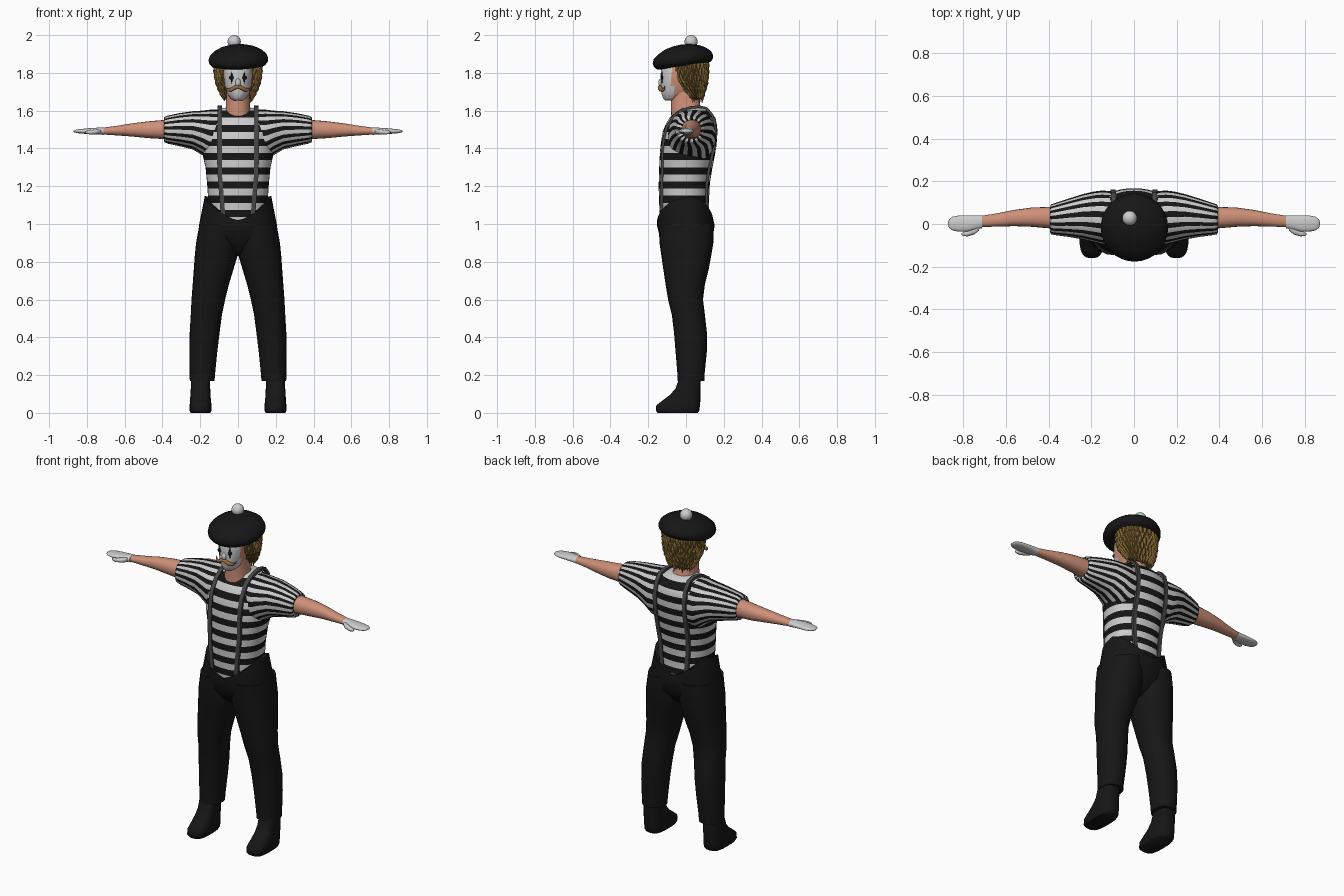
import bpy, bmesh, math, random
from mathutils import Vector

if "Cube" in bpy.data.objects:
    bpy.data.objects.remove(bpy.data.objects["Cube"])

random.seed(4)


def mat(name, r, g, b):
    m = bpy.data.materials.new(name)
    m.diffuse_color = (r, g, b, 1)
    m.use_nodes = True
    m.node_tree.nodes["Principled BSDF"].inputs["Base Color"].default_value = m.diffuse_color
    return m


BLACK = mat("black_cloth", .008, .008, .008)
WHITE = mat("white_cloth", .75, .75, .75)
SKIN = mat("skin", .62, .28, .19)
HAIR = mat("hair_brown", .2, .12, .03)
TACHE = mat("moustache_brown", .32, .14, .05)
GREY = mat("strap_grey", .06, .06, .06)


def ring(axis, pos, a0, a1, b0, b1, n=28, p=2.2):
    """Superellipse section across an axis: z uses (x, y), x uses (y, z)."""
    pts = []
    for k in range(n):
        t = 2 * math.pi * k / n
        c, s = math.cos(t), math.sin(t)
        a = (a0 + a1) / 2 + (a1 - a0) / 2 * math.copysign(abs(c) ** (2 / p), c)
        b = (b0 + b1) / 2 + (b1 - b0) / 2 * math.copysign(abs(s) ** (2 / p), s)
        pts.append(Vector((a, b, pos) if axis == "z" else (pos, a, b)))
    return pts


def finish(name, bm, mats, mirror=False, angle=60):
    bmesh.ops.recalc_face_normals(bm, faces=bm.faces)
    me = bpy.data.meshes.new(name)
    bm.to_mesh(me)
    bm.free()
    for m in mats:
        me.materials.append(m)
    ob = bpy.data.objects.new(name, me)
    bpy.context.collection.objects.link(ob)
    bpy.ops.object.select_all(action='DESELECT')
    ob.select_set(True)
    bpy.context.view_layer.objects.active = ob
    if angle:
        bpy.ops.object.shade_smooth_by_angle(angle=math.radians(angle))
    if mirror:
        ob.modifiers.new("mirror", 'MIRROR').use_mirror_merge = False
    return ob


def loft(name, rings, mats, pick=None, mirror=False, caps=(True, True), angle=60):
    bm = bmesh.new()
    vs = [[bm.verts.new(p) for p in r] for r in rings]
    n = len(vs[0])
    for i in range(len(vs) - 1):
        for j in range(n):
            k = (j + 1) % n
            f = bm.faces.new((vs[i][j], vs[i][k], vs[i + 1][k], vs[i + 1][j]))
            if pick:
                f.material_index = pick(i, j, f.calc_center_median())
    for on, r in zip(caps, (vs[0], vs[-1])):
        if on:
            bm.faces.new(r)
    return finish(name, bm, mats, mirror, angle)


def sample(prof, z):
    """Interpolate (z, half width, front y, back y) rows."""
    z = min(max(z, prof[0][0]), prof[-1][0])
    for a, b in zip(prof, prof[1:]):
        if z <= b[0]:
            t = (z - a[0]) / (b[0] - a[0])
            return [u + (v - u) * t for u, v in zip(a[1:], b[1:])]


def zring(z, w, f, b, n=28, p=2.2):
    return ring("z", z, -w, w, f, b, n, p)


# Striped shirt body
TORSO = [(.98, .15, -.135, .125), (1.1, .157, -.142, .122), (1.2, .162, -.145, .124),
         (1.3, .172, -.142, .14), (1.4, .195, -.137, .16), (1.5, .195, -.122, .168),
         (1.56, .165, -.09, .158), (1.6, .115, -.05, .125), (1.62, .075, -.03, .1)]
zs = [1.0 + .0375 * k for k in range(17)] + [1.615]
loft("shirt_body", [zring(z, *sample(TORSO, z), n=40) for z in zs], [WHITE, BLACK],
     lambda i, j, c: i % 2)

# Sleeves with lengthwise stripes
SLEEVE = [(.06, -.09, .15, 1.32, 1.605), (.15, -.095, .157, 1.33, 1.605), (.19, -.085, .152, 1.365, 1.6),
          (.24, -.072, .14, 1.395, 1.597), (.31, -.06, .118, 1.412, 1.587), (.37, -.052, .098, 1.425, 1.574),
          (.388, -.048, .092, 1.432, 1.567), (.393, -.038, .084, 1.442, 1.558), (.385, -.02, .07, 1.455, 1.545)]
loft("sleeves", [ring("x", *r, n=32) for r in SLEEVE], [WHITE, BLACK],
     lambda i, j, c: j % 2, mirror=True)

# Arms, gloves and thumbs
ARM = [(.3, -.03, .09, 1.445, 1.555), (.4, -.02, .08, 1.45, 1.55), (.48, -.013, .077, 1.455, 1.543),
       (.56, -.01, .066, 1.463, 1.533), (.64, -.012, .05, 1.469, 1.52), (.73, -.015, .036, 1.475, 1.508)]
loft("arms", [ring("x", *r, n=20) for r in ARM], [SKIN], mirror=True)
GLOVE = [(.712, -.02, .04, 1.472, 1.511), (.74, -.026, .04, 1.474, 1.51), (.78, -.036, .04, 1.476, 1.508),
         (.82, -.036, .04, 1.478, 1.504), (.85, -.03, .034, 1.481, 1.501), (.866, -.018, .022, 1.485, 1.497),
         (.87, -.008, .012, 1.488, 1.494)]
loft("gloves", [ring("x", *r, n=20) for r in GLOVE], [WHITE], mirror=True)
THUMB = [(.725, -.03, .0, 1.477, 1.503), (.75, -.05, -.015, 1.475, 1.501),
         (.78, -.058, -.032, 1.474, 1.497), (.8, -.056, -.038, 1.477, 1.494), (.807, -.051, -.043, 1.481, 1.49)]
loft("thumbs", [ring("x", *r, n=12) for r in THUMB], [WHITE], mirror=True)

# Trousers: hips with a dipped waistline, then legs
def waist(w, f, b, dz=0):
    r = zring(0, w, f, b, 40)
    for v in r:
        v.z = (1.02 if v.y < 0 else 1.035) + .115 * min(abs(v.x) / w, 1) ** 1.5 + dz
    return r


HIPS = [(.83, .05, -.05, .05), (.86, .12, -.09, .09), (.92, .205, -.135, .135), (.99, .207, -.153, .152)]
loft("trouser_hips", [zring(*r, n=40) for r in HIPS] + [waist(.178, -.153, .142), waist(.15, -.13, .12, -.005)],
     [BLACK], caps=(True, False))
LEG = [(.17, .124, .255, -.045, .098), (.2, .122, .257, -.045, .098), (.32, .11, .257, -.055, .11),
       (.42, .098, .256, -.063, .111), (.52, .085, .25, -.075, .1), (.6, .068, .246, -.095, .09),
       (.68, .048, .24, -.108, .1), (.76, .024, .234, -.12, .12), (.83, .003, .229, -.13, .133),
       (.9, -.005, .222, -.14, .145), (1.0, .0, .204, -.145, .148)]
loft("trouser_legs", [ring("z", *r) for r in LEG], [BLACK], mirror=True)

# Shoes
SHOE = [(0, .147, .25, -.15, .062), (.012, .14, .256, -.16, .07), (.04, .14, .256, -.157, .074),
        (.065, .143, .254, -.125, .076), (.095, .146, .252, -.085, .076), (.13, .147, .25, -.055, .076),
        (.2, .147, .25, -.03, .08)]
loft("shoes", [ring("z", *r, n=24, p=3) for r in SHOE], [BLACK], mirror=True)

# Suspenders wrapping front, shoulder and back
def strap_point(z, side):
    w, f, b = sample(TORSO, z)
    x = .078 + .02 * min((z - 1.03) / .25, 1)
    k = max(1 - (x / w) ** 2.2, 0) ** (1 / 2.2)
    return Vector((x, (f + b) / 2 + side * ((b - f) / 2 * k + .004), z))


heights = [1.03 + .06 * k for k in range(9)]
path = [strap_point(z, -1) for z in heights]
path += [Vector((.096, y, z)) for y, z in
         ((-.065, 1.572), (-.02, 1.603), (.025, 1.617), (.07, 1.621), (.108, 1.613), (.14, 1.575))]
path += [strap_point(z, 1) for z in reversed(heights)]
rings = []
for i, p in enumerate(path):
    t = path[min(i + 1, len(path) - 1)] - path[max(i - 1, 0)]
    nrm = Vector((0, -t.z, t.y)).normalized() * .007
    wx = Vector((.012, 0, 0))
    rings.append([p - wx - nrm, p + wx - nrm, p + wx + nrm, p - wx + nrm])
loft("suspenders", rings, [GREY], mirror=True, angle=40)

# Neck and painted head
NECK = [(1.52, .08, -.08, .11), (1.575, .073, -.078, .1), (1.62, .064, -.08, .075), (1.7, .062, -.08, .07)]
loft("neck", [zring(*r) for r in NECK], [SKIN])
HEAD = [(1.655, .026, -.112, -.03), (1.665, .042, -.122, .02), (1.69, .058, -.13, .05), (1.73, .071, -.133, .06),
        (1.78, .078, -.135, .08), (1.84, .078, -.13, .09), (1.89, .05, -.09, .06)]
loft("head", [zring(*r) for r in HEAD], [SKIN, WHITE], lambda i, j, c: int(c.y < -.07))


def ball(name, loc, scale, m, mirror=False):
    bm = bmesh.new()
    bmesh.ops.create_uvsphere(bm, u_segments=20, v_segments=12, radius=1)
    for v in bm.verts:
        v.co = Vector([l + c * s for l, c, s in zip(loc, v.co, scale)])
    return finish(name, bm, [m], mirror)


ball("nose", (0, -.132, 1.748), (.014, .014, .022), WHITE)
ball("eyes", (.033, -.126, 1.775), (.014, .007, .012), BLACK, True)
ball("eye_marks", (.033, -.123, 1.775), (.004, .008, .034), BLACK, True)

# Handlebar moustache
TIPS = [(-.002, 1.727, .008, -.139), (.018, 1.722, .012, -.138), (.036, 1.711, .011, -.132),
        (.052, 1.709, .008, -.123), (.063, 1.718, .005, -.116), (.067, 1.728, .002, -.113)]
loft("moustache", [ring("x", x, y - r, y + r, z - r, z + r, 12) for x, z, r, y in TIPS], [TACHE], mirror=True)

# Hair: core plus overlapping pointed locks
CORE = [(1.66, .062, .03, .075), (1.69, .088, 0, .09), (1.74, .107, -.045, .104),
        (1.8, .118, -.066, .11), (1.87, .118, -.07, .112)]
loft("hair_core", [zring(*r) for r in CORE], [HAIR])


def hair_at(deg, z, off):
    w, f, b = sample(CORE, z)
    a = math.radians(deg)
    return (math.cos(a) * (w + off), (f + b) / 2 + math.sin(a) * ((b - f) / 2 + off), z)


bm = bmesh.new()
for row in range(6):
    top = 1.875 - .032 * row
    for k in range(22):
        a = -50 + k * 280 / 21 + (6.5 if row % 2 else 0)
        j, d = random.uniform(-6, 6), random.uniform(-.008, .012)
        spec = ((a, top, .001), (a - 9, top - .03, .002), (a + 9, top - .03, .002),
                (a, top - .032, .015), (a + j, top - .07 + d, .01))
        t, l, r, m, e = [bm.verts.new(hair_at(*s)) for s in spec]
        for f in ((t, l, m), (t, m, r), (l, e, m), (m, e, r), (t, r, e, l)):
            bm.faces.new(f)
finish("hair_locks", bm, [HAIR], angle=None)

# Beret and pompom
BERET = [(-.03, .09), (-.042, .118), (-.036, .143), (-.02, .156), (-.002, .158), (.02, .15),
         (.042, .125), (.06, .09), (.071, .045), (.074, .01)]
beret = loft("beret", [zring(z, r, -r - (.006 if r > .14 else 0), r, 32, 2) for z, r in BERET], [BLACK])
beret.location = (.002, -.014, 1.876)
beret.rotation_euler = (math.radians(8), math.radians(-2), 0)
ball("pompom", (-.02, .027, 1.965), (.035, .035, .035), WHITE)
